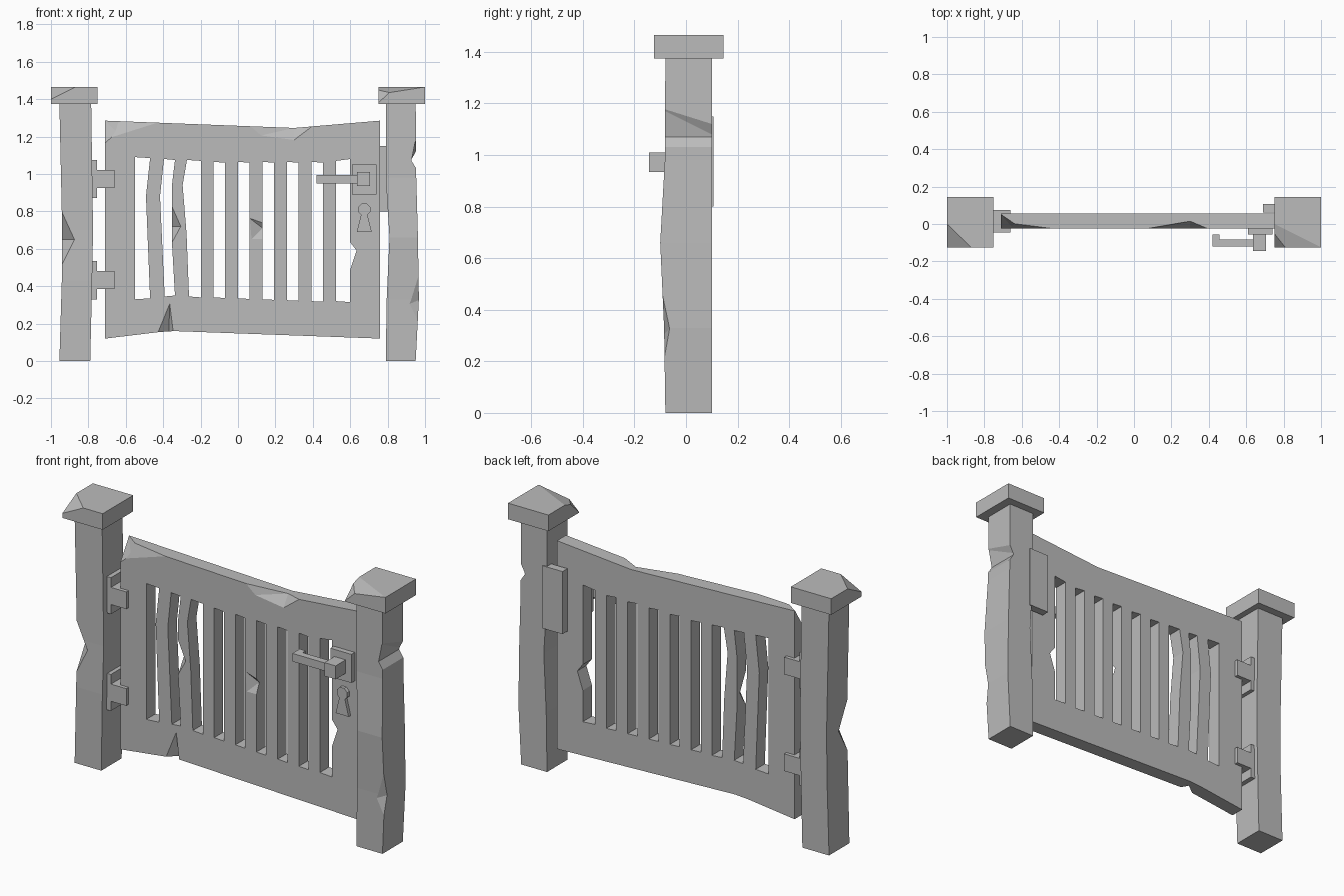
import bpy, bmesh, math

if "Cube" in bpy.data.objects:
    bpy.data.objects.remove(bpy.data.objects["Cube"])

stone = bpy.data.materials.new("plain grey")
stone.use_nodes = True
GREY = (0.5, 0.5, 0.5, 1)
stone.diffuse_color = GREY
stone.node_tree.nodes["Principled BSDF"].inputs["Base Color"].default_value = GREY


def finish(name, bm):
    bmesh.ops.recalc_face_normals(bm, faces=bm.faces[:])
    mesh = bpy.data.meshes.new(name)
    bm.to_mesh(mesh)
    bm.free()
    mesh.materials.append(stone)
    obj = bpy.data.objects.new(name, mesh)
    bpy.context.collection.objects.link(obj)
    return obj


def column(name, rings):
    """Four-sided column through rings of (z, x0, x1, y0, y1)."""
    bm = bmesh.new()
    loops = [[bm.verts.new((x, y, z)) for x, y in ((a, c), (b, c), (b, d), (a, d))]
             for z, a, b, c, d in rings]
    for lo, hi in zip(loops, loops[1:]):
        for i in range(4):
            j = (i + 1) % 4
            bm.faces.new((lo[i], lo[j], hi[j], hi[i]))
    bm.faces.new(loops[0])
    bm.faces.new(loops[-1])
    return finish(name, bm)


def box(name, x, y, z):
    return column(name, [(h, *x, *y) for h in z])


def slab(name, outline, y0, y1):
    """Front outline of (x, z) points given thickness along y."""
    bm = bmesh.new()
    face = bm.faces.new([bm.verts.new((x, y0, z)) for x, z in outline])
    grown = bmesh.ops.extrude_face_region(bm, geom=[face])["geom"]
    verts = [g for g in grown if isinstance(g, bmesh.types.BMVert)]
    bmesh.ops.translate(bm, verts=verts, vec=(0, y1 - y0, 0))
    return finish(name, bm)


def hull(points):
    bm = bmesh.new()
    for p in points:
        bm.verts.new(p)
    bmesh.ops.convex_hull(bm, input=bm.verts[:])
    return finish("cutter", bm)


def carve(obj, cutter):
    """Subtract the cutter, then throw it away."""
    mod = obj.modifiers.new("cut", 'BOOLEAN')
    mod.operation, mod.solver, mod.object = 'DIFFERENCE', 'EXACT', cutter
    graph = bpy.context.evaluated_depsgraph_get()
    mesh = bpy.data.meshes.new_from_object(obj.evaluated_get(graph))
    obj.modifiers.clear()
    obj.data = mesh
    bpy.data.objects.remove(cutter)


# Posts, slightly warped, with chipped edges
right_post = column("right_post", [
    (0, -.955, -.79, -.08, .1), (.43, -.942, -.78, -.085, .1),
    (.7, -.94, -.775, -.08, .1), (1.38, -.955, -.785, -.08, .1)])
carve(right_post, hull([(-.942, -.081, .8), (-.942, -.085, .51), (-.87, -.086, .65),
                        (-.945, .0, .65), (-1.02, -.16, .65)]))
left_post = column("left_post", [
    (0, .79, .95, -.08, .1), (.33, .795, .967, -.085, .1),
    (.66, .81, .962, -.1, .1), (.98, .79, .953, -.082, .1), (1.38, .79, .95, -.08, .1)])
carve(left_post, hull([(x, y, z) for y, top in ((-.12, 1.19), (.12, 1.115))
                       for x, z in ((.951, top), (.927, 1.07), (.953, 1.03), (1, 1.07))]))
carve(left_post, hull([(.905, -.09, .3), (.975, -.06, .33), (.965, -.1, .5),
                       (.96, -.1, .12), (1, -.14, .3)]))

# Post caps with broken corners
CAP_Y, CAP_Z = (-.125, .145), (1.375, 1.465)
right_cap = box("right_cap", (-1, -.75), CAP_Y, CAP_Z)
carve(right_cap, hull([(-1, 0, 1.465), (-.87, -.125, 1.465), (-1, -.125, 1.4),
                       (-1.04, -.17, 1.49)]))
left_cap = box("left_cap", (.75, 1), CAP_Y, CAP_Z)
carve(left_cap, hull([(.75, 0, 1.465), (1, -.125, 1.465), (.75, -.125, 1.426),
                      (.667, -.167, 1.478)]))
carve(left_cap, hull([(.75, -.05, 1.45), (.81, -.125, 1.436), (.75, -.125, 1.38),
                      (.69, -.18, 1.47)]))

# Gate panel
gate = slab("gate_panel", [(-.71, .12), (-.42, .155), (-.34, .16), (.76, .12),
                           (.76, 1.285), (.3, 1.246), (-.71, 1.285)], -.025, .055)

# Openings between the slats: crooked ones first, then the regular row
openings = [
    [(-.55, .33), (-.47, .335), (-.492, .88), (-.47, 1.085), (-.55, 1.09)],
    [(-.392, .345), (-.337, .35), (-.353, .63), (-.353, .94), (-.337, 1.075),
     (-.396, 1.08), (-.417, .88)],
    [(-.262, .345), (-.198, .34), (-.198, 1.07), (-.273, 1.075), (-.296, .94),
     (-.275, .68)],
    [(.524, .32), (.6, .315), (.6, .49), (.634, .59), (.6, .635), (.6, 1.08), (.524, 1.07)],
]
for i in range(5):
    x = -.1 + .131 * i
    low = .34 - .005 * i
    openings.append([(x - .03, low), (x + .03, low - .003), (x + .03, 1.06), (x - .03, 1.065)])
for outline in openings:
    carve(gate, slab("cutter", outline, -.2, .2))

# Chips along the gate rails and slats
F = -.026
chips = [
    [(-.42, F, 1.275), (-.75, .017, 1.29), (-.75, F, 1.17), (-.75, -.06, 1.32),
     (-.42, -.06, 1.32)],
    [(-.72, .06, 1.29), (-.63, 0, 1.29), (-.64, -.03, 1.22), (-.72, -.03, 1.15),
     (-.78, -.06, 1.3)],
    [(.06, F, 1.256), (.3, .015, 1.246), (.4, F, 1.256), (.3, F, 1.18), (.12, F, 1.205),
     (.06, -.05, 1.3), (.4, -.05, 1.3), (.3, .015, 1.3)],
    [(-.365, F, .31), (-.43, F, .15), (-.345, F, .15), (-.37, .02, .15)],
    [(-.354, F, .83), (-.305, F, .72), (-.354, F, .63), (-.354, .03, .72), (-.37, -.06, .72)],
    [(.06, F, .765), (.132, F, .74), (.132, F, .65), (.07, F, .65), (.132, 0, .71),
     (.14, -.06, .71)],
]
for points in chips:
    carve(gate, hull(points))

# Hinges: a plate on the post and a block gripping the gate
for label, z in (("upper", .973), ("lower", .432)):
    box(label + "_hinge_plate", (-.8, -.755), (-.045, .075), (z - .102, z + .102))
    box(label + "_hinge_block", (-.757, -.66), (-.045, .075), (z - .048, z + .048))

# Stop behind the gate on the latch side
box("gate_stop", (.69, .815), (.062, .106), (.8, 1.15))

# Latch: plate, knob and bent lever
box("latch_plate", (.61, .74), (-.055, -.02), (.89, 1.05))
box("latch_knob", (.635, .705), (-.144, -.05), (.935, 1.01))
box("latch_lever", (.42, .64), (-.12, -.082), (.95, .995))
box("latch_lever_tip", (.42, .457), (-.09, -.055), (.95, .995))

# Raised keyhole: round head over a flared skirt
head = [(.675 + .035 * math.cos(math.pi * (i + .5) / 4),
         .81 + .035 * math.sin(math.pi * (i + .5) / 4)) for i in range(8)]
slab("keyhole_head", head, -.045, -.02)
slab("keyhole_skirt", [(.635, .69), (.715, .69), (.69, .79), (.66, .79)], -.044, -.02)
